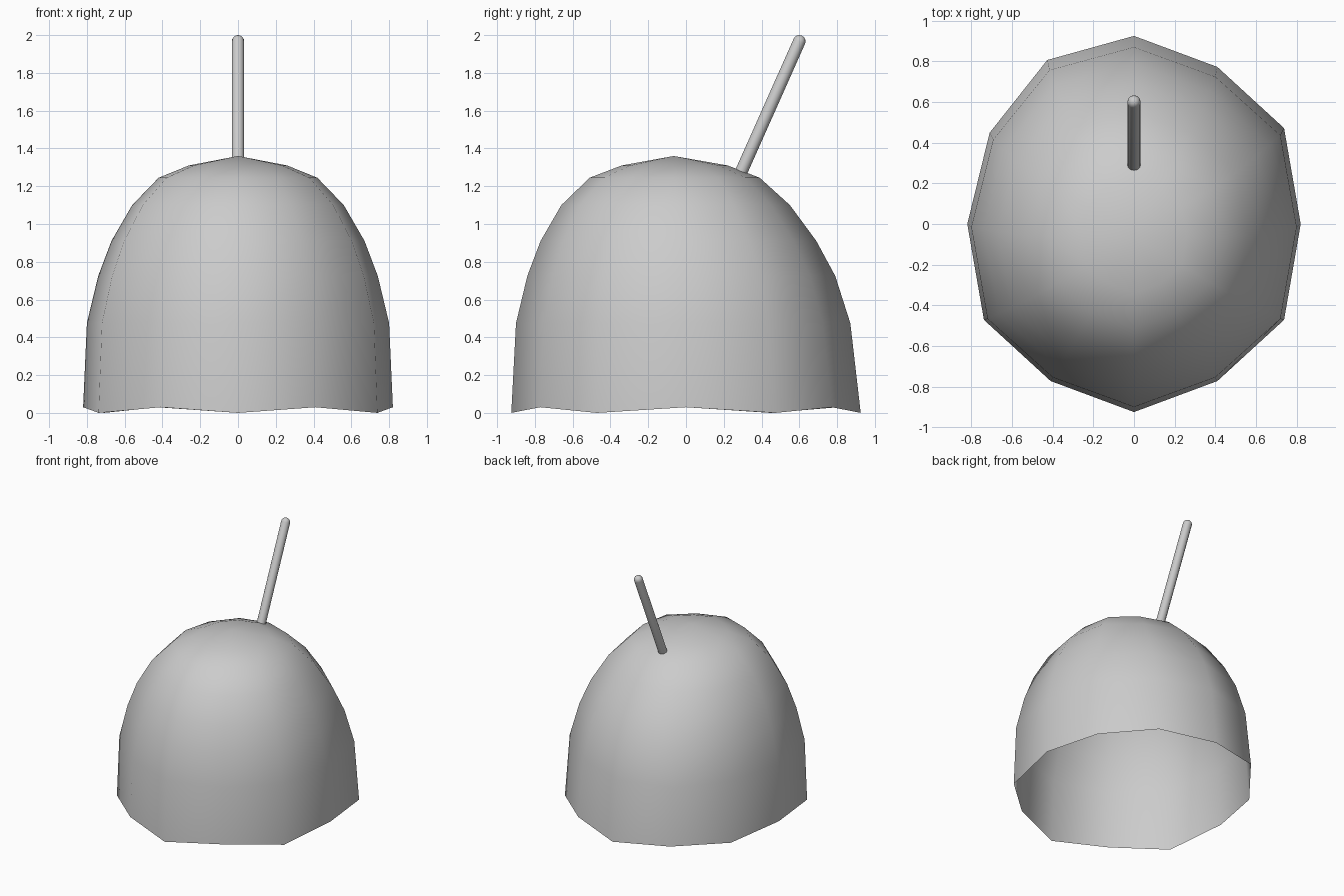
import bpy, bmesh, math
from mathutils import Vector

if "Cube" in bpy.data.objects:
    bpy.data.objects.remove(bpy.data.objects["Cube"])


def finish(bm, name, angle):
    bmesh.ops.recalc_face_normals(bm, faces=bm.faces)
    mesh = bpy.data.meshes.new(name)
    bm.to_mesh(mesh)
    bm.free()
    ob = bpy.data.objects.new(name, mesh)
    bpy.context.collection.objects.link(ob)
    bpy.ops.object.select_all(action='DESELECT')
    ob.select_set(True)
    bpy.context.view_layer.objects.active = ob
    bpy.ops.object.shade_smooth_by_angle(angle=math.radians(angle))
    return ob


def bridge(bm, a, b):
    n = len(a)
    for i in range(n):
        j = (i + 1) % n
        bm.faces.new((a[i], a[j], b[j], b[i]))


# Twelve-sided outline, slightly uneven at the back left
quarter = [(1, 0), (0.90, 0.51), (0.50, 0.835), (0, 1)]
outline = quarter + [(-0.52, 0.872), (-0.866, 0.485), (-1, 0)]
outline += [(-x, -y) for x, y in quarter[1:]] + [(0.50, -0.835), (0.90, -0.51)]

# Dome rings: half width, front y, back y, height
rings = [(0.82, -0.925, 0.925, 0.03), (0.80, -0.90, 0.87, 0.475),
         (0.74, -0.84, 0.79, 0.725), (0.67, -0.77, 0.69, 0.91),
         (0.56, -0.66, 0.55, 1.10), (0.42, -0.51, 0.39, 1.245),
         (0.26, -0.34, 0.22, 1.31)]

# Open dome shell with a gently wavy rim
bm = bmesh.new()
loops = []
for k, (w, front, back, z) in enumerate(rings):
    mid, half = (front + back) / 2, (back - front) / 2
    loops.append([bm.verts.new((x * w, mid + y * half,
                                0 if k == 0 and i % 2 else z))
                  for i, (x, y) in enumerate(outline)])
for a, b in zip(loops, loops[1:]):
    bridge(bm, a, b)
apex = bm.verts.new((0, -0.065, 1.36))
for i in range(12):
    bm.faces.new((loops[-1][i], loops[-1][(i + 1) % 12], apex))
finish(bm, "dome_shell", 60)

# Leaning round-tipped rod
R, SIDES = 0.033, 12
base, tip = Vector((0, 0.283, 1.255)), Vector((0, 0.60, 1.967))
axis = (tip - base).normalized()
side = Vector((1, 0, 0))
up = axis.cross(side)
bm = bmesh.new()
sections = [(base, R)]
sections += [(tip + axis * R * math.sin(t), R * math.cos(t))
             for t in (math.radians(d) for d in (0, 22.5, 45, 67.5))]
loops = [[bm.verts.new(c + r * (side * math.cos(a) + up * math.sin(a)))
          for a in (2 * math.pi * i / SIDES for i in range(SIDES))]
         for c, r in sections]
for a, b in zip(loops, loops[1:]):
    bridge(bm, a, b)
end = bm.verts.new(tip + axis * R)
for i in range(SIDES):
    bm.faces.new((loops[-1][i], loops[-1][(i + 1) % SIDES], end))
bm.faces.new(loops[0][::-1])
finish(bm, "handle_rod", 40)
